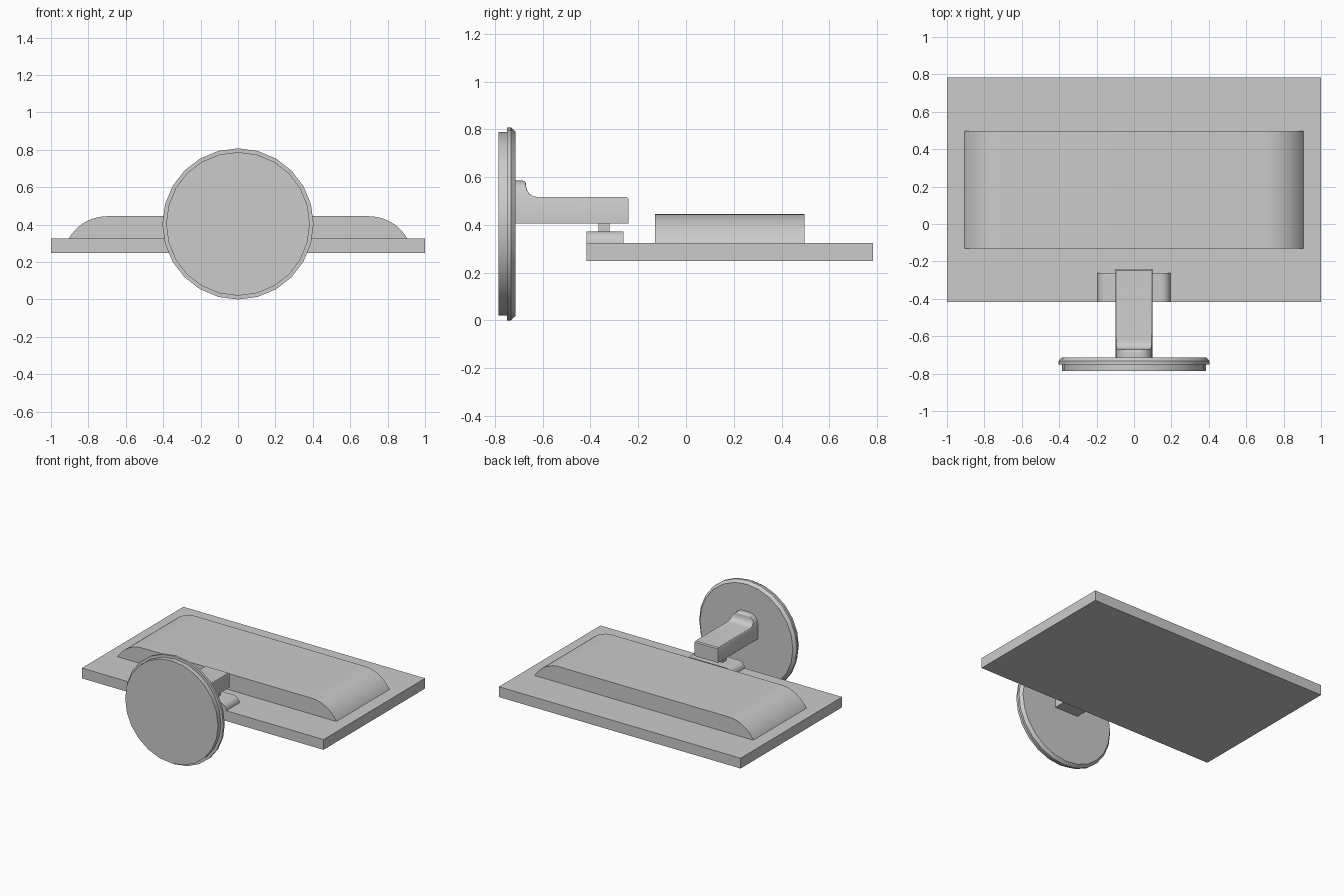
import bpy, bmesh
from math import sin, cos, pi, sqrt, radians

if "Cube" in bpy.data.objects:
    bpy.data.objects.remove(bpy.data.objects["Cube"])

GREY = (0.6, 0.6, 0.6, 1)
mat = bpy.data.materials.new("light grey plastic")
mat.use_nodes = True
mat.diffuse_color = GREY
mat.node_tree.nodes["Principled BSDF"].inputs["Base Color"].default_value = GREY


def finish(name, bm):
    bmesh.ops.remove_doubles(bm, verts=bm.verts, dist=1e-5)
    bmesh.ops.recalc_face_normals(bm, faces=bm.faces)
    mesh = bpy.data.meshes.new(name)
    bm.to_mesh(mesh)
    bm.free()
    ob = bpy.data.objects.new(name, mesh)
    bpy.context.collection.objects.link(ob)
    mesh.materials.append(mat)
    bpy.ops.object.select_all(action='DESELECT')
    ob.select_set(True)
    bpy.context.view_layer.objects.active = ob
    bpy.ops.object.shade_smooth_by_angle(angle=radians(40))
    return ob


def loft(name, rings):
    """Skin closed rings of points and cap both ends."""
    bm = bmesh.new()
    rows = [[bm.verts.new(p) for p in ring] for ring in rings]
    for a, b in zip(rows, rows[1:]):
        for i in range(len(a)):
            j = (i + 1) % len(a)
            bm.faces.new((a[i], a[j], b[j], b[i]))
    bm.faces.new(rows[0])
    bm.faces.new(rows[-1])
    return finish(name, bm)


def box(name, x, y0, y1, z0, z1):
    outline = [(-x, z0), (x, z0), (x, z1), (-x, z1)]
    return loft(name, [[(px, y, pz) for px, pz in outline] for y in (y0, y1)])


def domed_slab(name, half, flat, y0, y1, z0, z1, steps=8):
    """Slab whose two ends curve down as arcs tangent to its flat top."""
    run, rise = half - flat, z1 - z0
    r = (run * run + rise * rise) / (2 * rise)
    side = []
    for i in range(steps + 1):
        dx = run * sin(pi / 2 * (1 - i / steps))
        side.append((flat + dx, z1 - r + sqrt(r * r - dx * dx)))
    outline = side + [(-x, z) for x, z in reversed(side)]
    return loft(name, [[(x, y, z) for x, z in outline] for y in (y0, y1)])


# Screen housing, lying face down
box("screen_housing", 1.0, -0.417, 0.783, 0.248, 0.325)

# Rear bulge and hinge mount
domed_slab("rear_bulge", 0.905, 0.70, -0.13, 0.497, 0.325, 0.445, 12)
domed_slab("hinge_mount", 0.195, 0.145, -0.417, -0.262, 0.325, 0.373)
box("hinge_pin", 0.08, -0.367, -0.32, 0.373, 0.408)

# Neck: an arched section trimmed by a fillet that flares up at the base
W, BOTTOM, TOP, PEAK, R = 0.098, 0.406, 0.517, 0.585, 0.07
arch = [(W, TOP - 0.008)]
arch += [(W - 0.003 - R + R * cos(a * pi / 16), TOP + (PEAK - TOP) * sin(a * pi / 16))
         for a in range(9)]
arch += [(-x, z) for x, z in reversed(arch)]
heights = [(-0.713, PEAK)]
heights += [(-0.684 + 0.014 * sin(a * pi / 8), PEAK - 0.014 * (1 - cos(a * pi / 8)))
            for a in range(5)]
heights += [(-0.625 - 0.045 * cos(a * pi / 12), PEAK - 0.016 - 0.052 * sin(a * pi / 12))
            for a in range(7)]
heights += [(-0.248, TOP), (-0.241, TOP - 0.007)]
rings = []
for y, h in heights:
    ring = [(W, y, BOTTOM)] + [(x, y, min(z, h)) for x, z in arch] + [(-W, y, BOTTOM)]
    rings.append(ring)
loft("neck", rings)

# Round stand base, standing on edge
SIDES, CZ = 24, 0.404
profile = [(-0.785, 0.384), (-0.75, 0.384), (-0.75, 0.404), (-0.733, 0.404), (-0.713, 0.385)]
loft("stand_base", [[(r * sin(2 * pi * i / SIDES), y, CZ + r * cos(2 * pi * i / SIDES))
                     for i in range(SIDES)] for y, r in profile])
